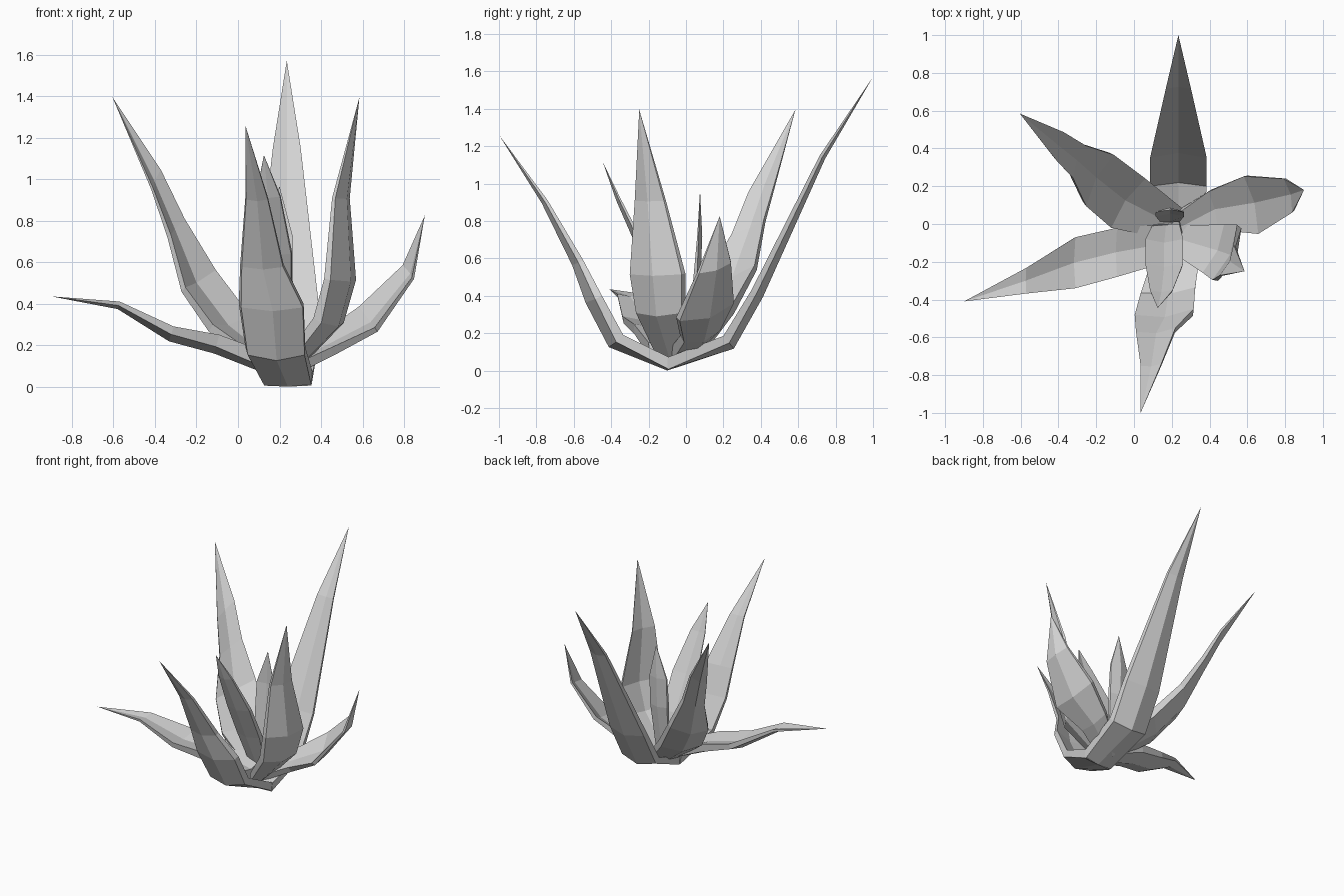
import bpy
import bmesh
from mathutils import Vector

cube = bpy.data.objects.get("Cube")
if cube:
    bpy.data.objects.remove(cube, do_unlink=True)

# Single leaf colour
grey = bpy.data.materials.new("leaf_grey")
grey.use_nodes = True
colour = (0.65, 0.65, 0.65, 1.0)
grey.diffuse_color = colour
grey.node_tree.nodes["Principled BSDF"].inputs["Base Color"].default_value = colour


def section(centre, half_width, side, outward, thickness):
    """Six-sided cross-section: channelled inner face, keeled outer face."""
    across = side * half_width
    channel = outward * half_width * 0.2
    back = outward * thickness
    points = [
        centre - across,
        centre + channel,
        centre + across,
        centre + across * 0.95 + back,
        centre + back + channel * 1.3,
        centre - across * 0.95 + back,
    ]
    for point in points:
        point.z = max(point.z, 0.0)
    return points


def make_leaf(name, spine, tip, side, tip_side=None, thickness=0.06):
    """Loft sections along a spine of (x, y, z, half width) and close at a point.

    The side vector points to the right of the growth direction."""
    side = Vector(side).normalized()
    tip_side = Vector(tip_side).normalized() if tip_side else side
    path = [Vector(row[:3]) for row in spine] + [Vector(tip)]
    count = len(spine)
    bm = bmesh.new()
    rings = []
    for i, row in enumerate(spine):
        t = i / (count - 1)
        if i == 0:
            tangent = path[1] - path[0]
            tangent.z = 0.0
        else:
            before = (path[i] - path[i - 1]).normalized()
            after = (path[i + 1] - path[i]).normalized()
            tangent = before + after
        across = side.lerp(tip_side, t).normalized()
        outward = tangent.cross(across).normalized()
        depth = thickness * (1 - 0.75 * t)
        points = section(path[i], row[3], across, outward, depth)
        rings.append([bm.verts.new(p) for p in points])

    # Skin between sections, then the base cap and the pointed tip
    for low, high in zip(rings, rings[1:]):
        for k in range(6):
            n = (k + 1) % 6
            bm.faces.new((low[k], low[n], high[n], high[k]))
    bm.faces.new(rings[0])
    point = bm.verts.new(tip)
    for k in range(6):
        bm.faces.new((rings[-1][k], rings[-1][(k + 1) % 6], point))
    bmesh.ops.recalc_face_normals(bm, faces=bm.faces)

    mesh = bpy.data.meshes.new(name)
    bm.to_mesh(mesh)
    bm.free()
    mesh.materials.append(grey)
    leaf = bpy.data.objects.new(name, mesh)
    bpy.context.collection.objects.link(leaf)
    return leaf


# Outer leaves
make_leaf("back_leaf",
          [(.24, -.1, .07, .12), (.235, .2, .185, .15), (.235, .35, .43, .15),
           (.235, .715, 1.15, .067)],
          (.235, 1, 1.57), (1, 0, 0), thickness=.065)
make_leaf("front_leaf",
          [(.24, -.1, .07, .12), (.18, -.35, .19, .145), (.16, -.465, .4, .157),
           (.115, -.56, .59, .105), (.09, -.745, .91, .055)],
          (.035, -1, 1.26), (-1, -.1, 0), thickness=.065)
make_leaf("back_right_leaf",
          [(.2, 0, .12, .1), (-.03, .11, .32, .16), (-.18, .23, .52, .16),
           (-.29, .33, .77, .1), (-.39, .41, 1, .09)],
          (-.605, .585, 1.395), (.65, .75, 0), (.2, .82, .48))
make_leaf("low_right_leaf",
          [(.18, -.1, .15, .1), (-.09, -.15, .25, .13), (-.31, -.205, .29, .135),
           (-.57, -.3, .41, .068)],
          (-.9, -.41, .435), (0, 1, 0), thickness=.08)
make_leaf("front_left_leaf",
          [(.24, -.08, .12, .08), (.42, -.13, .33, .14), (.48, -.15, .52, .16),
           (.49, -.19, .91, .09)],
          (.585, -.25, 1.395), (-.4, -.9, 0))
make_leaf("back_left_leaf",
          [(.25, -.02, .13, .08), (.42, .07, .22, .11), (.62, .1, .335, .165),
           (.815, .15, .555, .097)],
          (.9, .18, .825), (.25, -1, -.33))

# Inner leaves
make_leaf("inner_front_leaf",
          [(.17, 0, .15, .07), (.16, -.08, .4, .1), (.16, -.21, .65, .1),
           (.145, -.35, .92, .06)],
          (.125, -.445, 1.115), (-1, 0, 0), thickness=.04)
make_leaf("inner_upright_leaf",
          [(.19, .01, .12, .05), (.19, .04, .5, .075), (.19, .06, .72, .075)],
          (.2, .075, .965), (1, 0, 0), thickness=.03)
